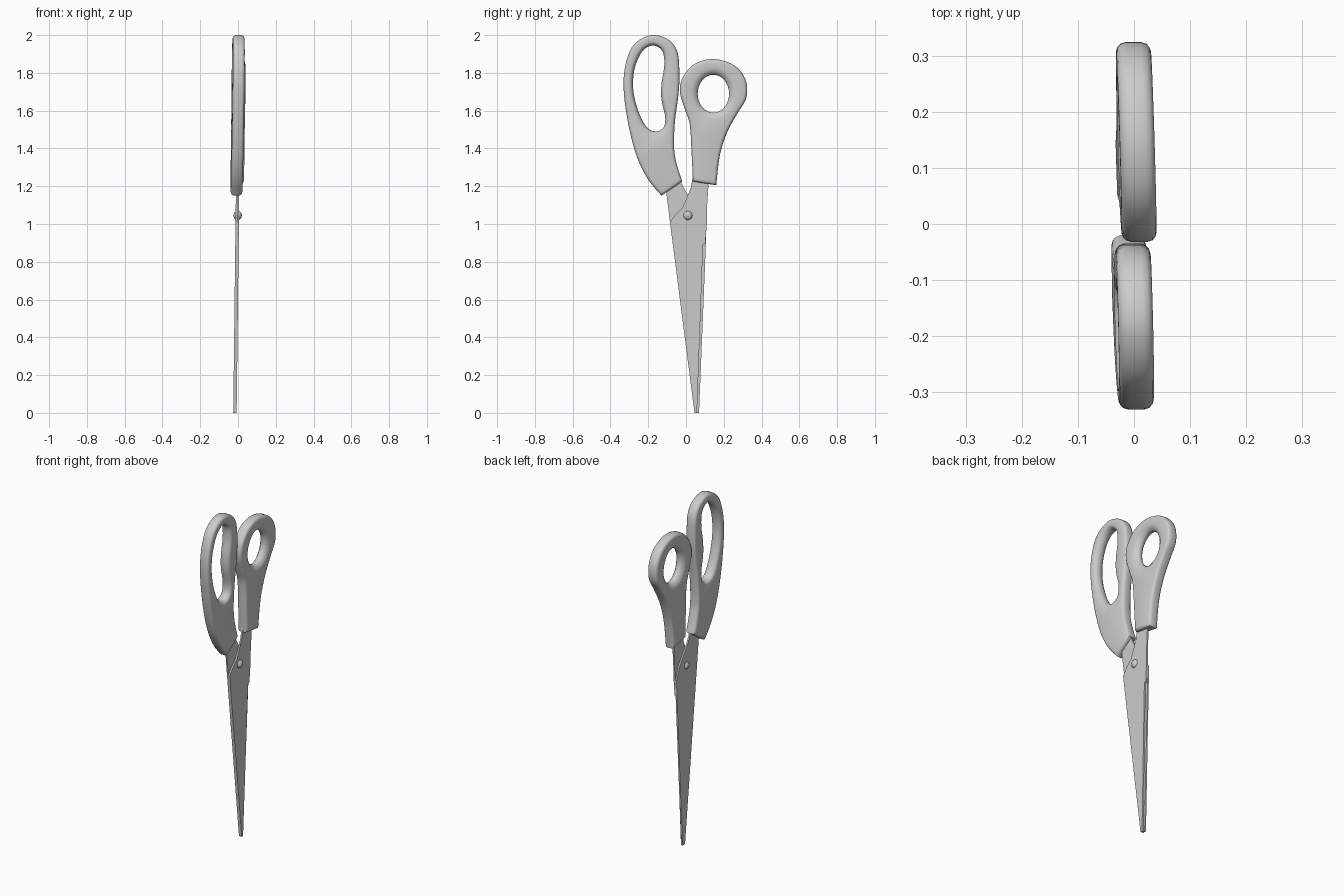
import bpy, bmesh
from math import sin, cos, pi
from mathutils import Vector

cube = bpy.data.objects.get("Cube")
if cube:
    bpy.data.objects.remove(cube, do_unlink=True)

GREY = (0.6, 0.6, 0.6, 1)
material = bpy.data.materials.new("plain grey")
material.use_nodes = True
material.diffuse_color = GREY
material.node_tree.nodes["Principled BSDF"].inputs["Base Color"].default_value = GREY


def finish(name, bm, lean=0.0, offset=0.0):
    """Lean the part like the whole pair of scissors, then shade it."""
    for v in bm.verts:
        v.co.x += offset + lean * v.co.y + 0.012 * (v.co.z - 1.35)
    bmesh.ops.recalc_face_normals(bm, faces=bm.faces[:])
    mesh = bpy.data.meshes.new(name)
    bm.to_mesh(mesh)
    bm.free()
    mesh.materials.append(material)
    obj = bpy.data.objects.new(name, mesh)
    bpy.context.collection.objects.link(obj)
    bpy.ops.object.select_all(action='DESELECT')
    obj.select_set(True)
    bpy.context.view_layer.objects.active = obj
    bpy.ops.object.shade_smooth_by_angle(angle=0.6)
    return obj


def spline(points, closed, steps=5):
    """Catmull-Rom curve through (y, z) points."""
    pts = [Vector(p) for p in points]
    n = len(pts)

    def at(i):
        return pts[i % n] if closed else pts[max(0, min(n - 1, i))]

    out = []
    for i in range(n if closed else n - 1):
        a, b, c, d = (at(i + k) for k in (-1, 0, 1, 2))
        for s in range(steps):
            t = s / steps
            out.append(0.5 * (2 * b + (c - a) * t + (2 * a - 5 * b + 4 * c - d) * t * t
                              + (3 * b - a - 3 * c + d) * t ** 3))
    if not closed:
        out.append(pts[-1])
    return out


def inset(loop, dist):
    """Move a closed loop inward by dist (outward when negative)."""
    n = len(loop)
    area = sum(loop[i - 1].cross(loop[i]) for i in range(n))
    sign = 1 if area > 0 else -1
    out = []
    for i, p in enumerate(loop):
        e1 = (p - loop[i - 1]).normalized()
        e2 = (loop[(i + 1) % n] - p).normalized()
        n1, n2 = Vector((-e1.y, e1.x)), Vector((-e2.y, e2.x))
        mid = (n1 + n2).normalized()
        out.append(p + mid * (sign * dist / max(0.5, mid.dot(n1))))
    return out


def wall(bm, loop, section):
    """Skin a loop through (inset, x) steps; return the two end edge rings."""
    rings = []
    for dist, x in section:
        rings.append([bm.verts.new((x, p.x, p.y)) for p in inset(loop, dist)])
    n = len(loop)
    for r, q in zip(rings, rings[1:]):
        for i in range(n):
            j = (i + 1) % n
            bm.faces.new((r[i], r[j], q[j], q[i]))
    return [[bm.edges.get((r[i - 1], r[i])) for i in range(n)] for r in (rings[0], rings[-1])]


def mirrored(half):
    return half + [(d, -x) for d, x in reversed(half)]


def handle(name, outline, hole, flare, lean, offset, h=0.031):
    """Rounded grip with a flared opening."""
    bm = bmesh.new()
    outer = wall(bm, outline, mirrored([(.016, h), (.009, .93 * h), (.003, .75 * h), (0, .45 * h)]))
    inner = wall(bm, hole, mirrored([(-flare, h), (-.6 * flare, .88 * h),
                                     (-.2 * flare, .55 * h), (0, .2 * h)]))
    for a, b in zip(outer, inner):
        bmesh.ops.triangle_fill(bm, use_beauty=True, edges=a + b, normal=(1, 0, 0))
    finish(name, bm, lean, offset)


def blade(name, outline, x0, x1):
    """Flat plate between two x positions."""
    bm = bmesh.new()
    face = bm.faces.new([bm.verts.new((x0, y, z)) for y, z in outline])
    grown = bmesh.ops.extrude_face_region(bm, geom=[face])
    for v in grown["geom"]:
        if isinstance(v, bmesh.types.BMVert):
            v.co.x = x1
    finish(name, bm)


# Long finger grip
finger_outline = spline([(-.13, 1.15), (-.2, 1.235), (-.26, 1.355), (-.305, 1.525),
                         (-.33, 1.71), (-.32, 1.845), (-.275, 1.95), (-.185, 2),
                         (-.095, 1.977), (-.045, 1.91), (-.035, 1.79), (-.04, 1.685),
                         (-.06, 1.525), (-.06, 1.367), (-.02, 1.225)], False)
finger_hole = spline([(-.175, 1.945), (-.23, 1.915), (-.27, 1.83), (-.28, 1.72),
                      (-.255, 1.605), (-.21, 1.515), (-.16, 1.49), (-.12, 1.51),
                      (-.11, 1.565), (-.13, 1.66), (-.13, 1.74), (-.115, 1.84),
                      (-.125, 1.915)], True)
handle("finger_handle", finger_outline, finger_hole, .018, -.025, -.009)

# Round thumb grip
thumb_outline = spline([(.037, 1.225), (.03, 1.367), (.02, 1.525), (-.005, 1.605),
                        (-.032, 1.7), (-.015, 1.78), (.05, 1.85), (.15, 1.873),
                        (.255, 1.84), (.315, 1.765), (.32, 1.67), (.275, 1.59),
                        (.22, 1.49), (.18, 1.367), (.16, 1.205)], False)
thumb_hole = [Vector((.145 + .083 * cos(a * pi / 24), 1.69 + .1 * sin(a * pi / 24)))
              for a in range(48)]
handle("thumb_handle", thumb_outline, thumb_hole, .035, -.03, .004)

# Two crossing blades, with tangs running into the grips
blade("thumb_blade", [(.045, 1.3), (.125, 1.3), (.112, 1.1), (.11, 1), (.102, .9),
                      (.09, .89), (.058, 0), (.045, 0), (-.085, 1.01), (-.06, 1.045),
                      (-.02, 1.085), (0, 1.13), (.025, 1.19)], 0, .009)
blade("finger_blade", [(-.13, 1.26), (-.06, 1.3), (-.03, 1.23), (0, 1.17), (.03, 1.13),
                       (.075, 1.07), (.108, .99), (.105, .89), (.069, 0), (.045, 0),
                       (-.085, 1.01), (-.105, 1.17)], -.009, 0)

# Domed pivot screw
bm = bmesh.new()
bmesh.ops.create_uvsphere(bm, u_segments=24, v_segments=12, radius=.025)
for v in bm.verts:
    v.co = Vector((v.co.x * .88, v.co.y + .01, v.co.z + 1.045))
finish("pivot_screw", bm, 0, .002)
